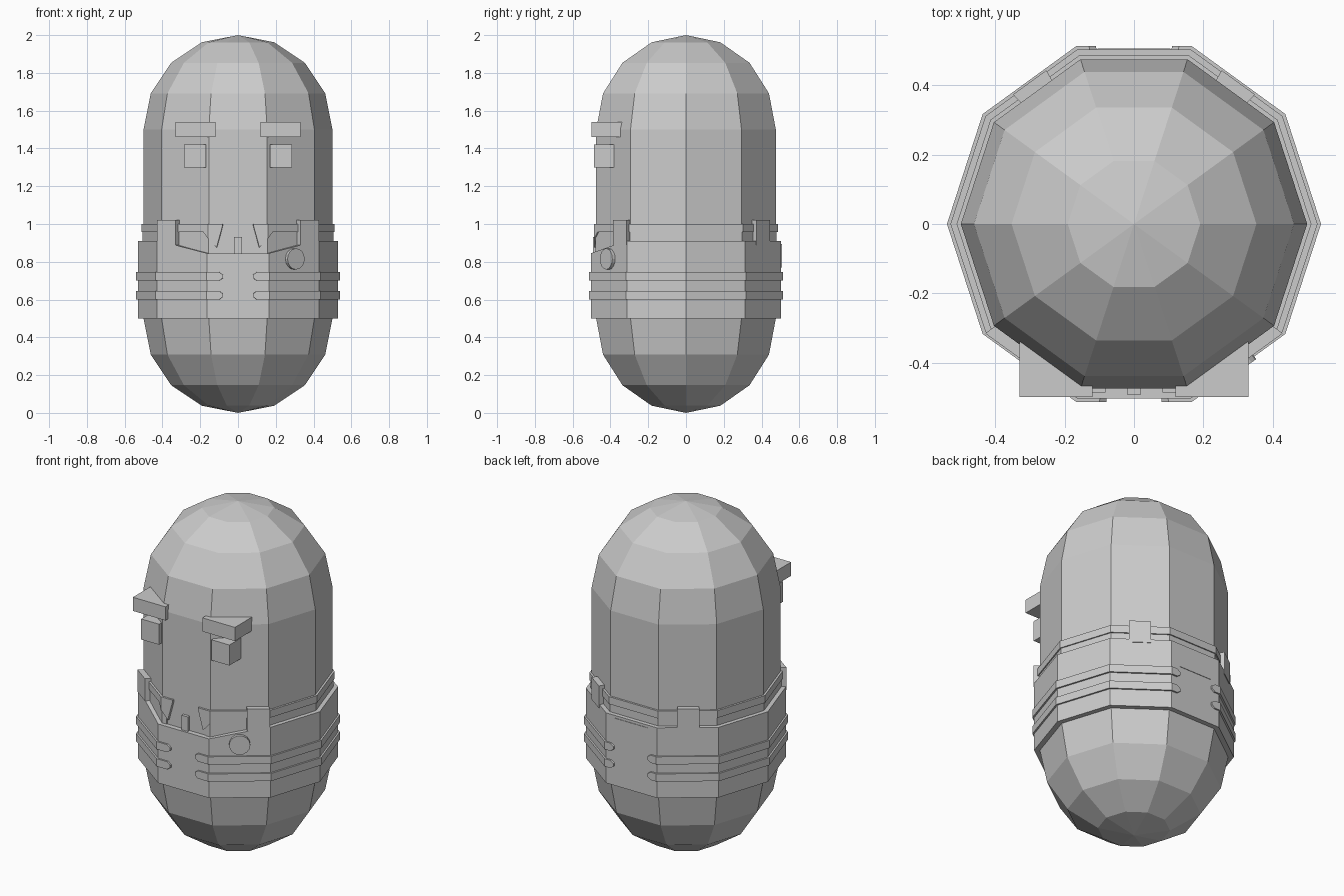
import bpy, bmesh, math

if "Cube" in bpy.data.objects:
    bpy.data.objects.remove(bpy.data.objects["Cube"])

SIDES = 10


def finish(bm, name):
    bmesh.ops.recalc_face_normals(bm, faces=bm.faces)
    mesh = bpy.data.meshes.new(name)
    bm.to_mesh(mesh)
    bm.free()
    ob = bpy.data.objects.new(name, mesh)
    bpy.context.collection.objects.link(ob)
    return ob


def box(name, x0, x1, y0, y1, z0, z1):
    bm = bmesh.new()
    bmesh.ops.create_cube(bm, size=1)
    for v in bm.verts:
        v.co = ((x0 + x1) / 2 + v.co.x * (x1 - x0),
                (y0 + y1) / 2 + v.co.y * (y1 - y0),
                (z0 + z1) / 2 + v.co.z * (z1 - z0))
    return finish(bm, name)


def on_decagon(r, t):
    """Point on the ten-sided outline; t counts corners from +x."""
    i = math.floor(t)
    f = t - i
    a, b = (2 * math.pi * k / SIDES for k in (i, i + 1))
    return (r * ((1 - f) * math.cos(a) + f * math.cos(b)),
            r * ((1 - f) * math.sin(a) + f * math.sin(b)))


def wrap(name, r, stations, closed=False, r_in=0.485):
    """Thick strip hugging the body; stations are (t, z_low, z_high)."""
    full = []
    for (t0, a0, b0), (t1, a1, b1) in zip(stations, stations[1:]):
        full.append((t0, a0, b0))
        for k in range(math.floor(t0) + 1, math.ceil(t1)):
            f = (k - t0) / (t1 - t0)
            full.append((k, a0 + f * (a1 - a0), b0 + f * (b1 - b0)))
    if not closed:
        full.append(stations[-1])
    bm = bmesh.new()
    secs = []
    for t, lo, hi in full:
        pi, po = on_decagon(r_in, t), on_decagon(r, t)
        secs.append([bm.verts.new((*p, z)) for p, z in
                     ((pi, lo), (po, lo), (po, hi), (pi, hi))])
    n = len(secs)
    for i in range(n if closed else n - 1):
        a, b = secs[i], secs[(i + 1) % n]
        for k in range(4):
            m = (k + 1) % 4
            bm.faces.new((a[k], a[m], b[m], b[k]))
    if not closed:
        bm.faces.new(secs[0])
        bm.faces.new(secs[-1])
    return finish(bm, name)


def mirrored(half, axis):
    """Complete a half run of stations by reflection about t = axis."""
    return half + [(2 * axis - t, a, b) for t, a, b in reversed(half)]


# Capsule body
arc = [(0.5 * math.sin(i * math.pi / 8), 0.5 * math.cos(i * math.pi / 8)) for i in range(5)]
profile = [(r, 0.5 - h) for r, h in arc] + [(r, 1.5 + h) for r, h in reversed(arc)]
bm = bmesh.new()
pts = [bm.verts.new((r, 0, z)) for r, z in profile]
edges = [bm.edges.new(p) for p in zip(pts, pts[1:])]
bmesh.ops.spin(bm, geom=pts + edges, cent=(0, 0, 0), axis=(0, 0, 1),
               angle=2 * math.pi, steps=SIDES)
bmesh.ops.remove_doubles(bm, verts=bm.verts, dist=0.0005)
finish(bm, "body")

# Trousers with a dipped front edge
wrap("trousers", 0.53, mirrored(
    [(7.5, 0.5, 0.845), (8.0, 0.5, 0.845), (8.66, 0.5, 0.89), (8.67, 0.5, 0.91)], 12.5),
    closed=True)

# Shirt hem and collar with pointed flaps
wrap("shirt", 0.505, mirrored([(7.9, 0.84, 0.96), (9, 0.84, 0.96)], 12.5))
wrap("collar", 0.512, mirrored(
    [(7.76, 0.99, 1.0), (7.86, 0.875, 0.999), (8.1, 0.957, 1.0)], 12.5))
box("button_strip", -0.02, 0.02, -0.492, -0.46, 0.84, 0.93)

# Two raised stripes on each side, with pointed ends front and back
for z0, z1 in ((0.60, 0.645), (0.70, 0.745)):
    m = (z0 + z1) / 2
    for side, label in ((1, "right"), (-1, "left")):
        st = [(7.74, m - 0.008, m + 0.008), (7.80, z0, z1),
              (12.11, z0, z1), (12.17, m - 0.008, m + 0.008)]
        if side < 0:
            st = [(25 - t, a, b) for t, a, b in reversed(st)]
        wrap("stripe_" + label, 0.54, st)

# Shoulder strap ends, front and back
for a, b, name in ((8.62, 8.99, "front_strap_right"), (6.01, 6.38, "front_strap_left"),
                   (1.31, 1.67, "back_strap_right"), (3.33, 3.69, "back_strap_left")):
    wrap(name, 0.534, [(a, 0.89, 1.02), (b, 0.89, 1.02)])

# Back pocket panel
wrap("back_pocket", 0.533, [(2.18, 0.77, 0.895), (2.82, 0.77, 0.895)])

# Round badge in the middle of the front right face
a = math.radians(-54)
bpy.ops.mesh.primitive_cylinder_add(
    vertices=16, radius=0.056, depth=0.04,
    location=(0.503 * math.cos(a), 0.503 * math.sin(a), 0.815),
    rotation=(0, math.pi / 2, a))
bpy.context.object.name = "round_badge"

# Eyes and eyebrows
for s, label in ((-1, "left"), (1, "right")):
    for name, x0, x1, y0, y1, z0, z1 in (
            ("eye_", 0.17, 0.285, -0.487, -0.37, 1.30, 1.42),
            ("eyebrow_", 0.12, 0.33, -0.50, -0.34, 1.46, 1.54)):
        lo, hi = sorted((s * x0, s * x1))
        box(name + label, lo, hi, y0, y1, z0, z1)
